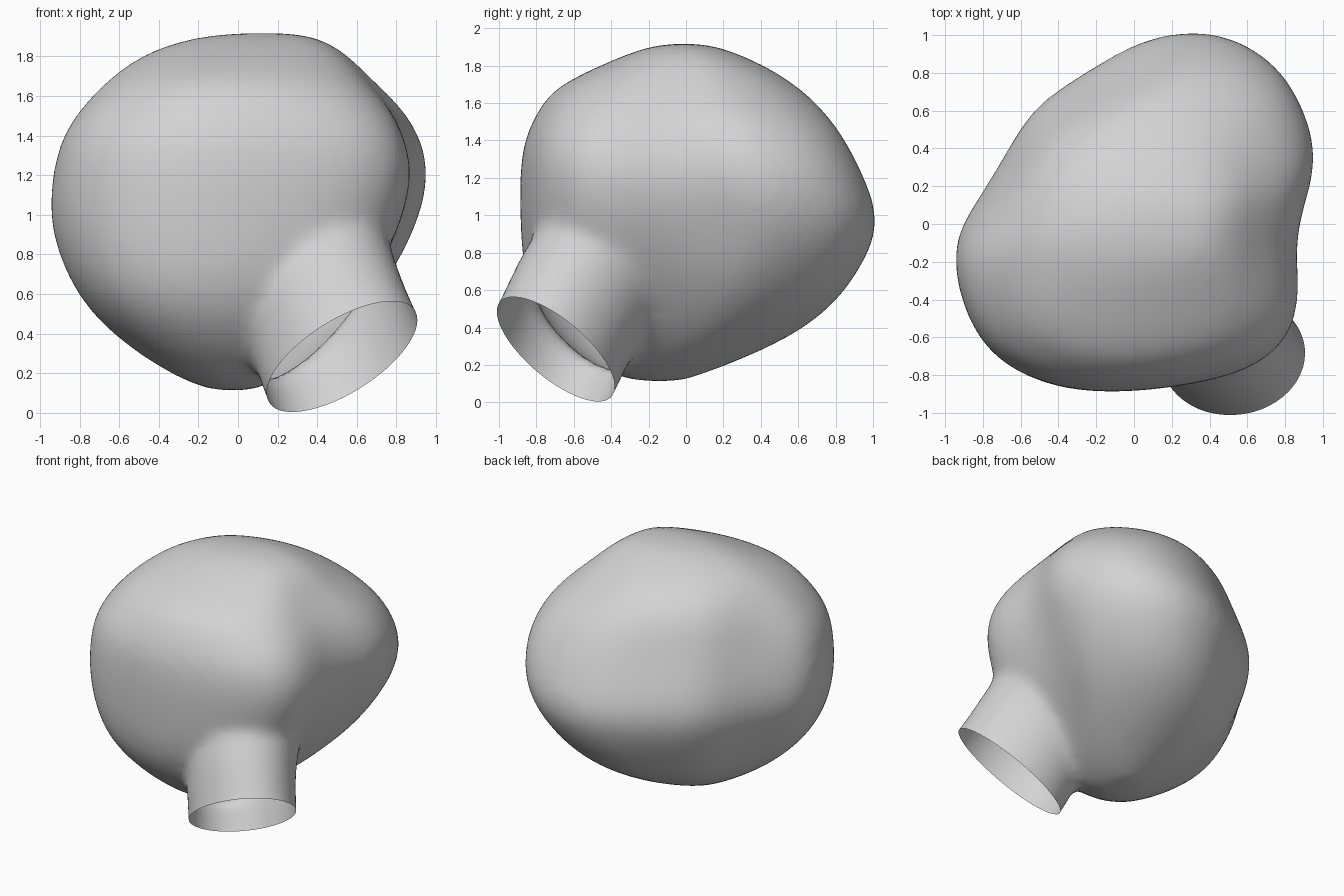
import bpy
import bmesh
from math import cos, sin, tau
from mathutils import Vector

default_cube = bpy.data.objects.get("Cube")
if default_cube:
    bpy.data.objects.remove(default_cube, do_unlink=True)


def make_material(name, colour):
    mat = bpy.data.materials.new(name)
    mat.use_nodes = True
    mat.diffuse_color = colour
    mat.node_tree.nodes["Principled BSDF"].inputs["Base Color"].default_value = colour
    return mat


def loft(name, rings):
    """Skin a closed solid over a list of rings with equal point counts."""
    bm = bmesh.new()
    loops = [[bm.verts.new(point) for point in ring] for ring in rings]
    count = len(loops[0])
    for lower, upper in zip(loops, loops[1:]):
        for i in range(count):
            j = (i + 1) % count
            bm.faces.new((lower[i], lower[j], upper[j], upper[i]))
    bm.faces.new(list(reversed(loops[0])))
    bm.faces.new(loops[-1])
    bmesh.ops.recalc_face_normals(bm, faces=bm.faces[:])
    mesh = bpy.data.meshes.new(name)
    bm.to_mesh(mesh)
    bm.free()
    obj = bpy.data.objects.new(name, mesh)
    bpy.context.scene.collection.objects.link(obj)
    subdivide = obj.modifiers.new("subdivide", "SUBSURF")
    subdivide.levels = 2
    return obj


def unit_outline(points):
    """Fit a flat outline into the box from -1 to 1."""
    xs, ys = zip(*points)
    middle = Vector(((min(xs) + max(xs)) / 2, (min(ys) + max(ys)) / 2))
    half = Vector(((max(xs) - min(xs)) / 2, (max(ys) - min(ys)) / 2))
    return [Vector(((x - middle.x) / half.x, (y - middle.y) / half.y))
            for x, y in points]


# Plan outline of the bulb, counter-clockwise from the back
plan = unit_outline([
    (.3, 1), (.04, .95), (-.22, .8), (-.45, .66), (-.58, .53), (-.7, .32),
    (-.82, .13), (-.94, -.05), (-.95, -.25), (-.88, -.5), (-.73, -.72),
    (-.42, -.86), (-.1, -.88), (.2, -.85), (.5, -.79), (.71, -.68),
    (.83, -.5), (.84, -.28), (.82, -.05), (.89, .2), (.94, .4),
    (.86, .66), (.73, .85), (.52, .97)])

# Height of each level, then its x range and y range
levels = [(.11, -.1, .05, -.24, -.03), (.14, -.22, .15, -.38, .06),
          (.22, -.38, .3, -.53, .28), (.36, -.59, .48, -.69, .59),
          (.52, -.75, .64, -.8, .79), (.7, -.86, .78, -.86, .92),
          (.95, -.945, .91, -.875, 1.045), (1.2, -.93, .975, -.88, .95),
          (1.4, -.88, .925, -.86, .85), (1.55, -.78, .83, -.79, .75),
          (1.68, -.66, .69, -.71, .62), (1.8, -.5, .57, -.46, .43),
          (1.88, -.3, .45, -.27, .24), (1.92, -.05, .3, -.12, .1)]

# Rounded bulb: the plan outline, turning rounder near top and bottom
bulb_rings = []
for z, left, right, front, back in levels:
    roundness = min(.65, max(0, abs(z - 1) - .45) * 2)
    ring = []
    for point in plan:
        p = point.lerp(point.normalized(), roundness) * 1.02
        ring.append(Vector(((left + right) / 2 + p.x * (right - left) / 2,
                            (front + back) / 2 + p.y * (back - front) / 2, z)))
    bulb_rings.append(ring)
bulb = loft("bulb_with_neck", bulb_rings)

# Oval neck that flares into the lower front of the bulb
rim_centre = Vector((.522, -.69, .278))
outward = Vector((.39, -.51, -.766)).normalized()
long_axis = Vector((.729, -.342, .593))
long_axis = (long_axis - outward * long_axis.dot(outward)).normalized()
short_axis = outward.cross(long_axis)


def neck_ring(centre, long_radius, short_radius, sides=32):
    return [centre + long_axis * long_radius * cos(tau * i / sides)
            + short_axis * short_radius * sin(tau * i / sides)
            for i in range(sides)]


neck = loft("neck_helper", [
    neck_ring(Vector((.24, -.22, 1)), .5, .42),
    neck_ring(Vector((.32, -.38, .77)), .48, .4),
    neck_ring(Vector((.425, -.58, .55)), .435, .36),
    neck_ring(rim_centre, .455, .352),
    neck_ring(rim_centre + outward * .2, .46, .352),
    neck_ring(rim_centre + outward * .35, .46, .352)])
neck.hide_render = True

# Join both solids and blend the seam into a soft fillet
union = bulb.modifiers.new("union", "BOOLEAN")
union.operation = "UNION"
union.solver = "EXACT"
union.object = neck
remesh = bulb.modifiers.new("remesh", "REMESH")
remesh.mode = "VOXEL"
remesh.voxel_size = .032
soften = bulb.modifiers.new("soften", "SMOOTH")
soften.factor = .5
soften.iterations = 16

bpy.context.view_layer.update()
graph = bpy.context.evaluated_depsgraph_get()
bm = bmesh.new()
bm.from_object(bulb, graph)
bulb.modifiers.clear()
bpy.data.objects.remove(neck, do_unlink=True)

# Cut the neck open at its rim
bmesh.ops.bisect_plane(bm, geom=bm.verts[:] + bm.edges[:] + bm.faces[:],
                       plane_co=rim_centre, plane_no=outward, clear_outer=True)
bm.to_mesh(bulb.data)
bm.free()

# Colour and shading
bulb.data.materials.clear()
bulb.data.materials.append(make_material("light grey", (.65, .65, .65, 1)))
for face in bulb.data.polygons:
    face.material_index = 0
    face.use_smooth = True
